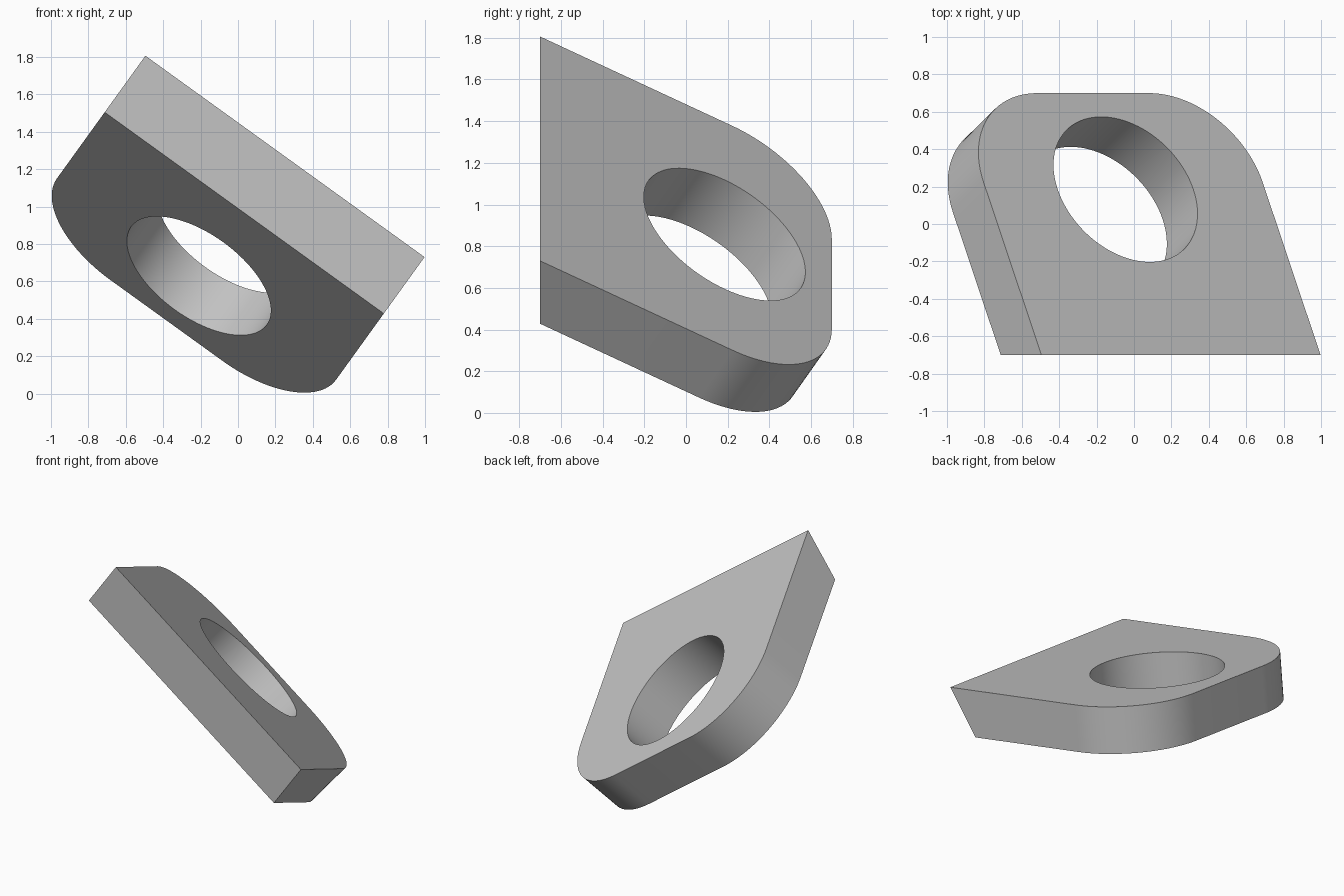
import bpy
import bmesh
from math import sin, cos, tan, pi, radians
from mathutils import Matrix, Vector

cube = bpy.data.objects.get("Cube")
if cube:
    bpy.data.objects.remove(cube, do_unlink=True)

# Plate dimensions, measured in its own plane
WIDTH, LENGTH, THICK = 1.84, 1.613, 0.323
CORNER, HOLE = 0.55, 0.447
HOLE_CENTRE = (WIDTH / 2, 1.02)
ROLL, PITCH = radians(35.8), radians(29.8)

grey = bpy.data.materials.new("plain grey")
grey.use_nodes = True
colour = (0.55, 0.55, 0.55, 1)
grey.diffuse_color = colour
grey.node_tree.nodes["Principled BSDF"].inputs["Base Color"].default_value = colour


def arc(centre, radius, start, end, steps):
    """Points along a circular arc."""
    angles = [start + (end - start) * i / steps for i in range(steps + 1)]
    return [(centre[0] + radius * cos(a), centre[1] + radius * sin(a)) for a in angles]


def outline(front):
    """Straight front with two rounded back corners."""
    back = LENGTH - CORNER
    return ([(0, front), (WIDTH, front)]
            + arc((WIDTH - CORNER, back), CORNER, 0, pi / 2, 24)
            + arc((CORNER, back), CORNER, pi / 2, pi, 24))


bm = bmesh.new()
hole = arc(HOLE_CENTRE, HOLE, 0, 2 * pi, 96)[:-1]

# Upper and lower faces; the front is bevelled so that it stands upright
layers = []
for depth in (0, THICK):
    rings, edges = [], []
    for points in (outline(depth * tan(PITCH)), hole):
        ring = [bm.verts.new((x, y, -depth)) for x, y in points]
        edges += [bm.edges.new((a, b)) for a, b in zip(ring, ring[1:] + ring[:1])]
        rings.append(ring)
    bmesh.ops.triangle_fill(bm, edges=edges, use_beauty=True, normal=Vector((0, 0, 1)))
    layers.append(rings)

# Outer wall and hole wall
for top, low in zip(*layers):
    for i in range(len(top)):
        j = (i + 1) % len(top)
        bm.faces.new((top[i], low[i], low[j], top[j]))
bmesh.ops.recalc_face_normals(bm, faces=bm.faces)

# Tilt the plate into place
across = Vector((cos(ROLL), 0, -sin(ROLL)))
normal = Vector((sin(ROLL) * cos(PITCH), sin(PITCH), cos(ROLL) * cos(PITCH)))
along = normal.cross(across)
frame = Matrix((across, along, normal)).transposed().to_4x4()
bm.transform(Matrix.Translation((-0.495, -0.7, 1.806)) @ frame)

mesh = bpy.data.meshes.new("holed_plate")
bm.to_mesh(mesh)
bm.free()
mesh.materials.append(grey)
plate = bpy.data.objects.new("holed_plate", mesh)
bpy.context.collection.objects.link(plate)
bpy.ops.object.select_all(action="DESELECT")
plate.select_set(True)
bpy.context.view_layer.objects.active = plate
bpy.ops.object.shade_smooth_by_angle(angle=radians(25))
